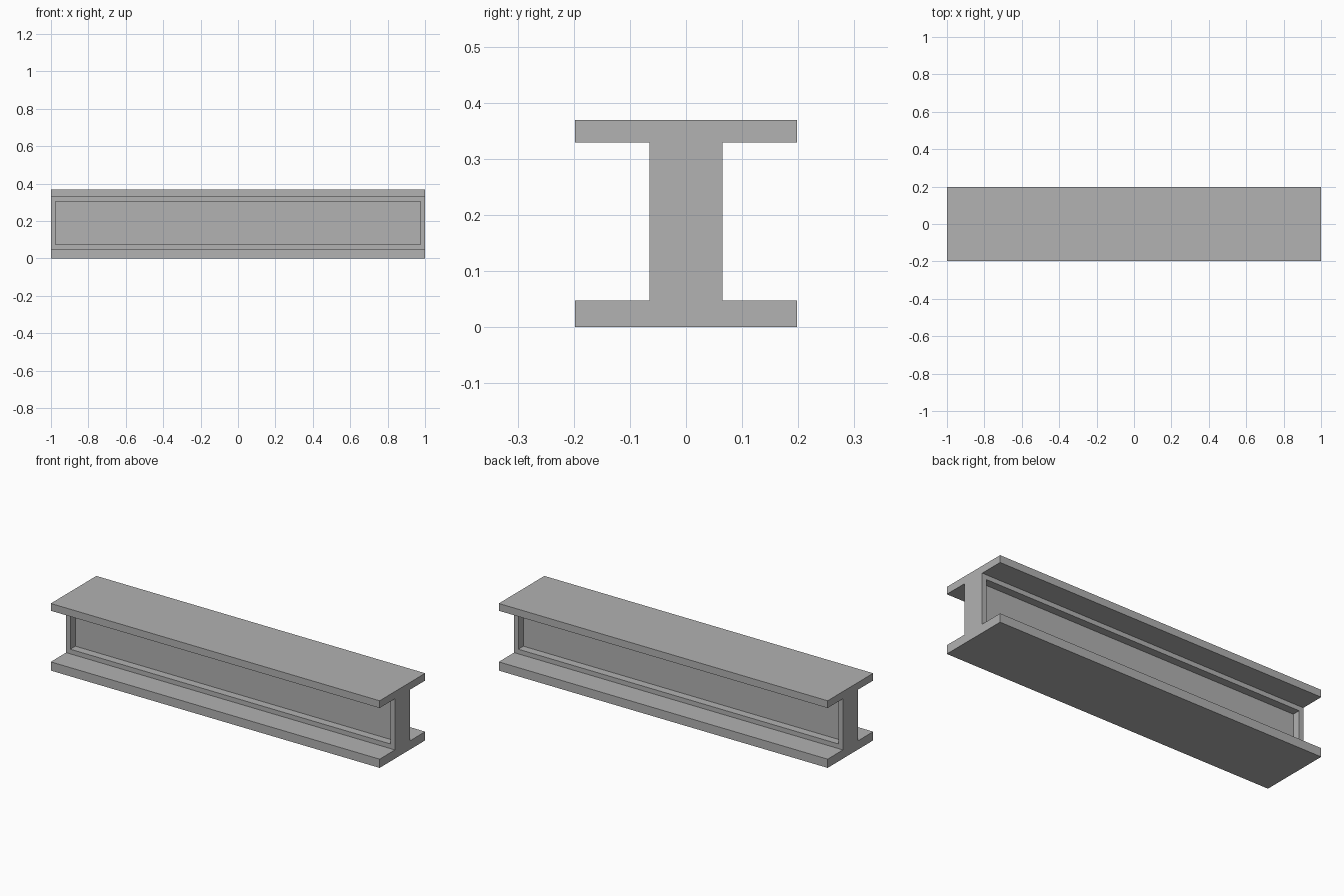
import bpy
import bmesh

cube = bpy.data.objects.get("Cube")
if cube:
    bpy.data.objects.remove(cube, do_unlink=True)

# Plain grey steel
steel = bpy.data.materials.new("grey steel")
steel.use_nodes = True
color = (0.445, 0.445, 0.445, 1)
steel.diffuse_color = color
steel.node_tree.nodes["Principled BSDF"].inputs["Base Color"].default_value = color

LENGTH, HEIGHT = 2.0, 0.369
FLANGE, WEB = 0.198, 0.065          # half widths
LOWER, UPPER = 0.048, 0.329         # inner flange levels
MARGIN, DEPTH = 0.036, 0.044        # recessed web panel

# I-shaped cross-section, mirrored across the centre plane
half = [(FLANGE, 0), (FLANGE, LOWER), (WEB, LOWER),
        (WEB, UPPER), (FLANGE, UPPER), (FLANGE, HEIGHT)]
profile = half + [(-y, z) for y, z in reversed(half)]

bm = bmesh.new()
end = bm.faces.new([bm.verts.new((-LENGTH / 2, y, z)) for y, z in profile])
result = bmesh.ops.extrude_face_region(bm, geom=[end], use_keep_orig=True)
verts = [v for v in result["geom"] if isinstance(v, bmesh.types.BMVert)]
bmesh.ops.translate(bm, verts=verts, vec=(LENGTH, 0, 0))
bmesh.ops.recalc_face_normals(bm, faces=bm.faces[:])

# Sunken panel on both sides of the web
sides = [f for f in bm.faces if abs(f.normal.y) > 0.9
         and abs(abs(f.calc_center_median().y) - WEB) < 0.001]
for face in sides:
    inward = -face.normal.copy()
    bmesh.ops.inset_individual(bm, faces=[face], thickness=MARGIN)
    walls = bmesh.ops.extrude_discrete_faces(bm, faces=[face])
    panel = walls["faces"][0]
    bmesh.ops.translate(bm, verts=panel.verts[:], vec=inward * DEPTH)

mesh = bpy.data.meshes.new("beam")
bm.to_mesh(mesh)
bm.free()
mesh.materials.append(steel)
beam = bpy.data.objects.new("beam", mesh)
bpy.context.collection.objects.link(beam)
